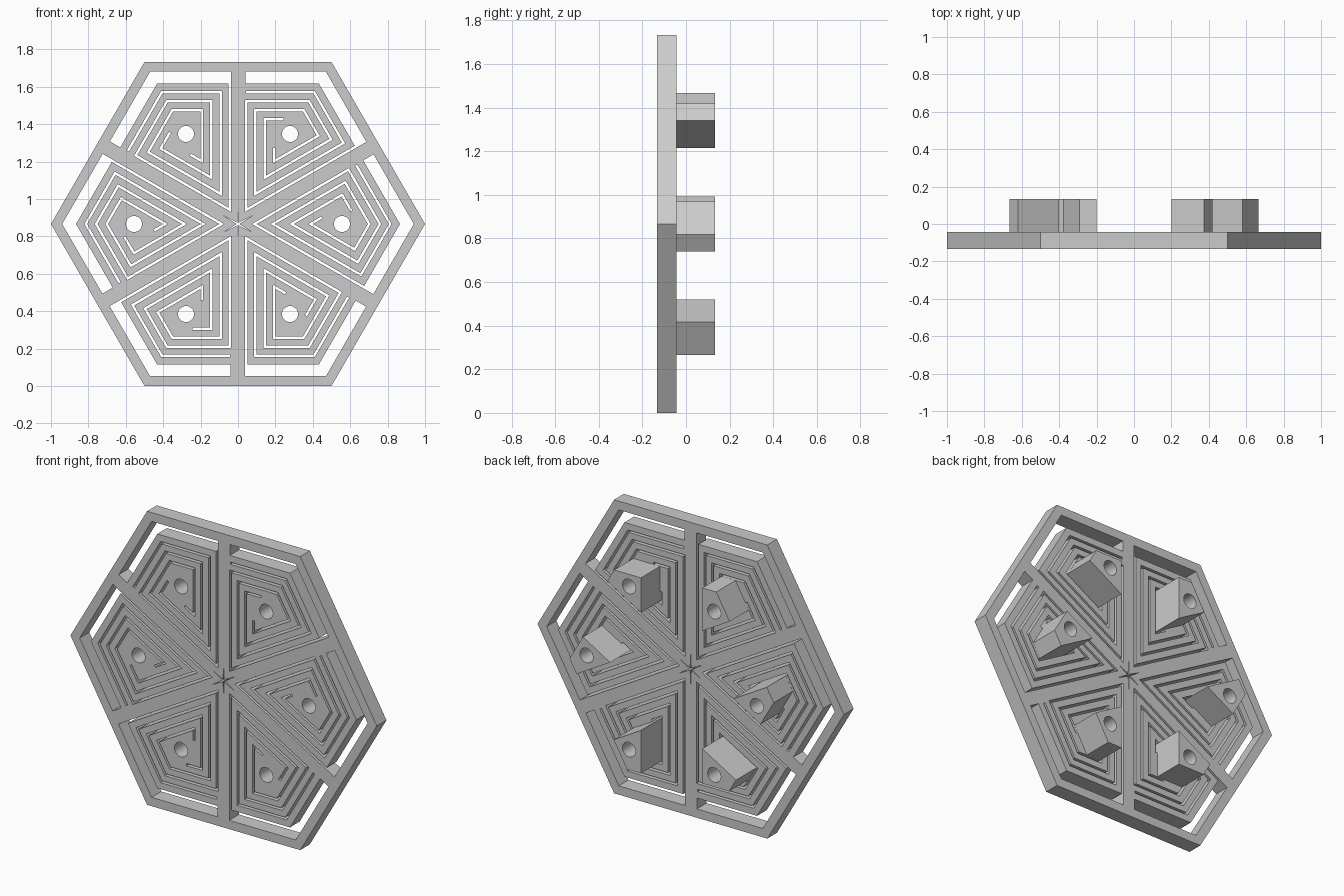
import bpy, bmesh
from math import sin, cos, radians, pi, sqrt
from mathutils import Vector

cube = bpy.data.objects.get("Cube")
if cube:
    bpy.data.objects.remove(cube, do_unlink=True)

MID_Z = sqrt(3) / 2          # height of the hexagon centre
FRONT, FACE, BACK = -0.134, -0.044, 0.134
H = 0.0065                   # half width of the spiral slots
SIDE = [0.0435, 0.093, 0.143, 0.194]    # slot distances from the spokes
OUT = [0.705, 0.657, 0.608, 0.56]       # slot distances from the centre
RIM, EDGE, SPOKE = 0.814, 0.75, 0.04
HOLE_U, HOLE_R = 0.556, 0.043

grey = bpy.data.materials.new("light grey")
grey.use_nodes = True
colour = (0.6, 0.6, 0.6, 1)
grey.diffuse_color = colour
grey.node_tree.nodes["Principled BSDF"].inputs["Base Color"].default_value = colour


def loop_from_lines(lines):
    """Corners where each line (normal angle, distance) meets the next one."""
    pts = []
    for (a, d), (b, e) in zip(lines, lines[1:] + lines[:1]):
        a, b = radians(a), radians(b)
        det = sin(b - a)
        pts.append(((d * sin(b) - e * sin(a)) / det, (e * cos(a) - d * cos(b)) / det))
    return pts


def ring(radius, count, cx=0):
    return [(cx + radius * cos(2 * pi * i / count), radius * sin(2 * pi * i / count))
            for i in range(count)]


def turned(pts, deg):
    c, s = cos(radians(deg)), sin(radians(deg))
    return [(x * c - y * s, x * s + y * c) for x, y in pts]


def slab(name, loops, y0, y1):
    """Flat shape with holes, thickened from y0 to y1."""
    curve = bpy.data.curves.new(name + "_outline", 'CURVE')
    curve.dimensions = '2D'
    curve.fill_mode = 'BOTH'
    curve.extrude = (y1 - y0) / 2
    for pts in loops:
        spline = curve.splines.new('POLY')
        spline.points.add(len(pts) - 1)
        for p, (x, y) in zip(spline.points, pts):
            p.co = (x, y, 0, 1)
        spline.use_cyclic_u = True
    temp = bpy.data.objects.new(name + "_outline", curve)
    bpy.context.collection.objects.link(temp)
    deps = bpy.context.evaluated_depsgraph_get()
    mesh = bpy.data.meshes.new_from_object(temp.evaluated_get(deps))
    bpy.data.objects.remove(temp, do_unlink=True)
    bm = bmesh.new()
    bm.from_mesh(mesh)
    bmesh.ops.remove_doubles(bm, verts=bm.verts, dist=1e-5)
    for v in bm.verts:       # stand the flat shape upright
        x, y, z = v.co
        v.co = Vector((x, (y0 + y1) / 2 - z, y + MID_Z))
    bmesh.ops.recalc_face_normals(bm, faces=bm.faces)
    bm.to_mesh(mesh)
    bm.free()
    mesh.materials.clear()
    mesh.materials.append(grey)
    ob = bpy.data.objects.new(name, mesh)
    bpy.context.collection.objects.link(ob)
    bpy.ops.object.select_all(action='DESELECT')
    ob.select_set(True)
    bpy.context.view_layer.objects.active = ob
    bpy.ops.object.shade_smooth_by_angle(angle=radians(30))
    return ob


def slot_a(o):
    """One bank of the slot that leads in from the rim window."""
    return [(-120, o - SIDE[0]), (120, o - SIDE[0]), (30, OUT[1] + o), (-30, OUT[1] + o),
            (-120, o - SIDE[2]), (120, o - SIDE[2]), (30, OUT[3] + o)]


def slot_b(o):
    """One bank of the second, interleaved slot."""
    return [(30, OUT[0] + o), (-30, OUT[0] + o), (-120, o - SIDE[1]), (120, o - SIDE[1]),
            (30, OUT[2] + o), (-30, OUT[2] + o), (-120, o - SIDE[3]), (120, o - SIDE[3])]


# Openings of one sector: window joined to a spiral, second spiral, round hole
window_spiral = loop_from_lines(
    [(120, -SPOKE), (30, RIM), (-30, RIM)] + slot_a(H) + [(-60, SIDE[2] + 0.1)]
    + slot_a(-H)[::-1] + [(-30, EDGE), (30, EDGE)])
inner_spiral = loop_from_lines(
    [(120, -SIDE[0])] + slot_b(H) + [(30, SIDE[3] * sqrt(3) + 0.07)] + slot_b(-H)[::-1])
hole = ring(HOLE_R, 32, HOLE_U)

# Small star slit at the hub, pointing along the spokes
star = []
for i in range(6):
    star += turned([(0.008, 0)], 60 * i) + turned([(0.09, 0)], 60 * i + 30)

# Hexagonal plate
openings = [turned(p, 60 * i) for i in range(6)
            for p in (window_spiral, inner_spiral, hole)]
slab("flexure_plate", [ring(1, 6), star] + openings, FRONT, FACE)

# Kite-shaped posts on the back of each spiral
post = loop_from_lines([(120, -0.2005), (30, 0.553), (-30, 0.601), (-120, -0.2005)])
for i in range(6):
    slab(f"post_{i + 1}", [turned(post, 60 * i), turned(hole, 60 * i)], FACE, BACK)
